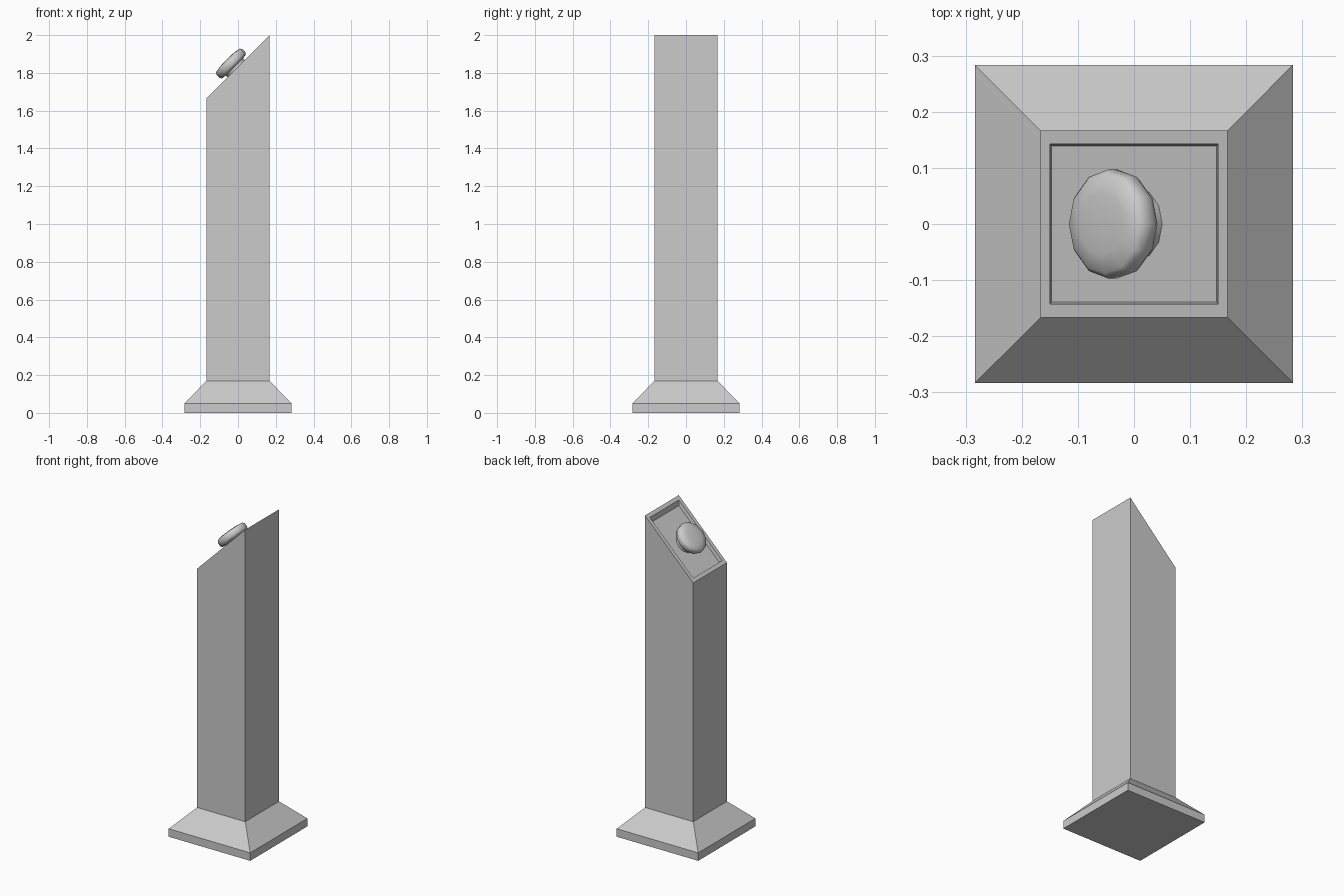
import bpy, bmesh
from math import pi, sin, cos, radians

if "Cube" in bpy.data.objects:
    bpy.data.objects.remove(bpy.data.objects["Cube"])

POST = 0.167      # half width of the shaft
MID_Z = 1.8335    # height of the sloped top at x = 0


def finish(name, bm):
    bmesh.ops.recalc_face_normals(bm, faces=bm.faces[:])
    mesh = bpy.data.meshes.new(name)
    bm.to_mesh(mesh)
    bm.free()
    obj = bpy.data.objects.new(name, mesh)
    bpy.context.collection.objects.link(obj)
    return obj


def loft(bm, rings):
    """Skin a stack of vertex rings, closing both ends."""
    loops = [[bm.verts.new(p) for p in ring] for ring in rings]
    for a, b in zip(loops, loops[1:]):
        n = len(a)
        for i in range(n):
            j = (i + 1) % n
            bm.faces.new((a[i], a[j], b[j], b[i]))
    bm.faces.new(loops[0][::-1])
    bm.faces.new(loops[-1])


def square(half_x, half_y, z, slope=0.0):
    return [(x, y, z + slope * x) for x, y in
            ((-half_x, -half_y), (half_x, -half_y), (half_x, half_y), (-half_x, half_y))]


# Post: flared foot, square shaft, 45 degree top with a sunken panel
bm = bmesh.new()
loft(bm, [
    square(0.283, 0.283, 0.0),
    square(0.283, 0.283, 0.05),
    square(POST, POST, 0.17),
    square(POST, POST, MID_Z, 1.0),
    square(0.150, 0.143, MID_Z, 1.0),
    square(0.147, 0.139, MID_Z - 0.03, 1.0),
])
finish("post", bm)

# Push button: twelve-sided turned profile (radius, height above the slope)
profile = [(0.065, -0.021), (0.065, 0.012), (0.090, 0.016), (0.097, 0.027),
           (0.097, 0.050), (0.088, 0.061), (0.055, 0.067), (0.02, 0.069)]
bm = bmesh.new()
loft(bm, [[(r * cos(i * pi / 6), r * sin(i * pi / 6), h) for i in range(12)]
          for r, h in profile])
button = finish("button", bm)
offset = -0.015 * cos(pi / 4)
button.location = (offset, 0, MID_Z + offset)
button.rotation_euler = (0, radians(-45), 0)
bpy.context.view_layer.objects.active = button
button.select_set(True)
bpy.ops.object.shade_smooth_by_angle(angle=radians(50))
